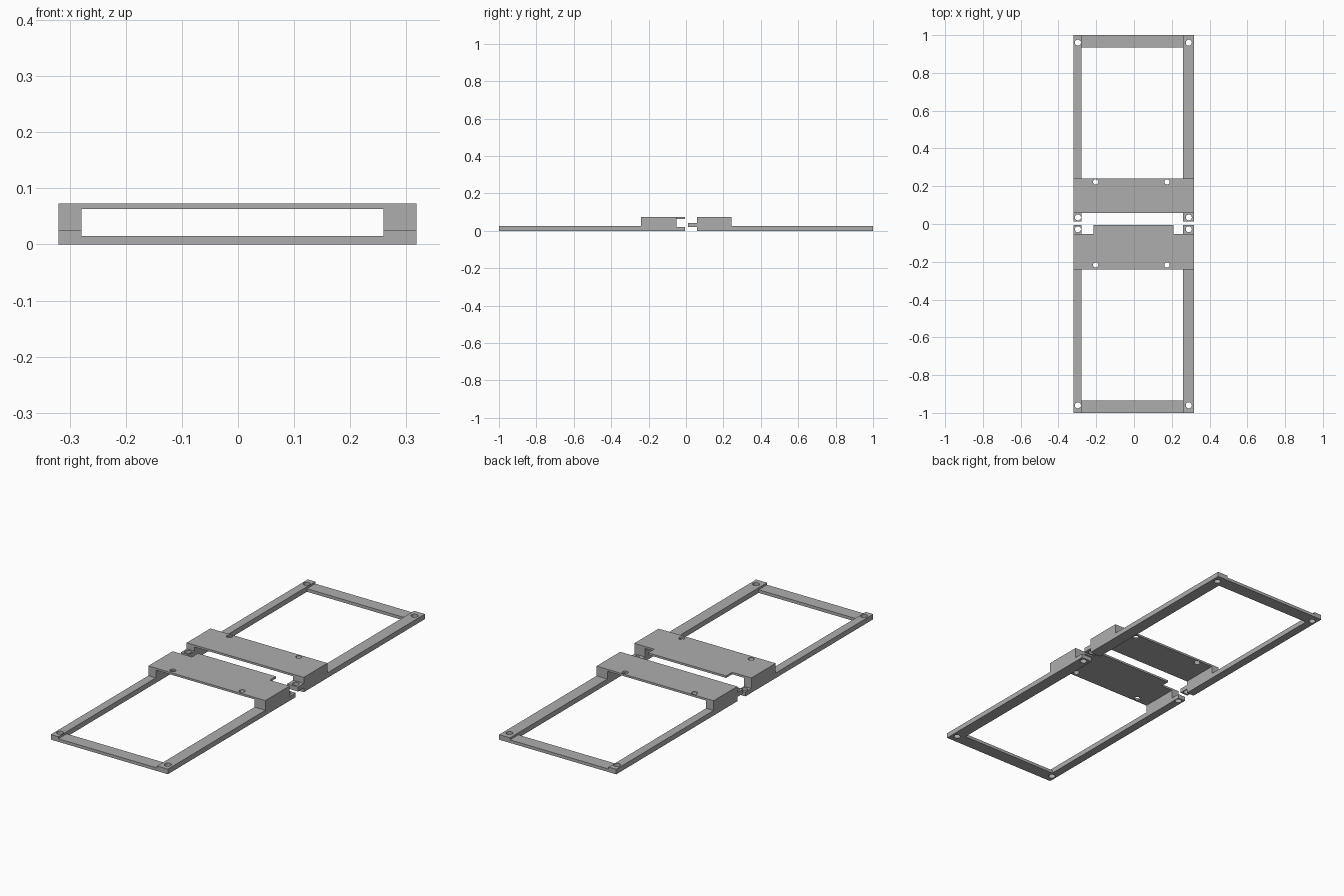
import bpy
import bmesh
from mathutils import Vector

if "Cube" in bpy.data.objects:
    bpy.data.objects.remove(bpy.data.objects["Cube"])

grey = bpy.data.materials.new("grey")
grey.use_nodes = True
grey.diffuse_color = (0.42, 0.42, 0.42, 1)
grey.node_tree.nodes["Principled BSDF"].inputs["Base Color"].default_value = (0.42, 0.42, 0.42, 1)

# Shared sizes
LEFT, RIGHT = -0.32, 0.318           # outer sides
IN_LEFT, IN_RIGHT = -0.279, 0.259    # inner sides of the rails
RAIL, BAR, LID, TOP = 0.025, 0.015, 0.063, 0.073
LAP, LAP_TOP = 0.021, 0.043          # half-lap joint heights
RAIL_HOLES, LID_HOLES = (-0.297, 0.29), (-0.203, 0.175)


def extrude(name, points, offset):
    """Extrude a flat outline along an offset into a solid."""
    bm = bmesh.new()
    face = bm.faces.new([bm.verts.new(p) for p in points])
    result = bmesh.ops.extrude_face_region(bm, geom=[face])
    verts = [g for g in result["geom"] if isinstance(g, bmesh.types.BMVert)]
    bmesh.ops.translate(bm, verts=verts, vec=Vector(offset))
    bmesh.ops.recalc_face_normals(bm, faces=bm.faces)
    mesh = bpy.data.meshes.new(name)
    bm.to_mesh(mesh)
    bm.free()
    mesh.materials.append(grey)
    obj = bpy.data.objects.new(name, mesh)
    bpy.context.collection.objects.link(obj)
    return obj


def combine(target, tool, operation):
    """Apply a boolean and discard the tool."""
    mod = target.modifiers.new(operation, 'BOOLEAN')
    mod.operation, mod.solver, mod.object = operation, 'EXACT', tool
    bpy.context.view_layer.objects.active = target
    bpy.ops.object.modifier_apply(modifier=mod.name)
    bpy.data.objects.remove(tool)


def drill(target, x, y, radius):
    bpy.ops.mesh.primitive_cylinder_add(vertices=24, radius=radius, depth=0.4, location=(x, y, 0))
    cutter = bpy.context.object
    cutter.hide_render = True
    cutter.data.materials.append(grey)
    combine(target, cutter, 'DIFFERENCE')


def build_frame(name, side, outer, wall, tip, tab, hole_y, lid_hole_y, tongue):
    # Side rails with a raised wall and a lap tab at the joint
    low, high = tab
    outline = [(1, 0), (1, RAIL), (outer, RAIL), (outer, TOP), (wall, TOP), (wall, high), (tip, high), (tip, low)]
    outline += [(wall, low), (wall, 0)] if low else []
    rails = []
    for x0, x1 in ((LEFT, IN_LEFT), (IN_RIGHT, RIGHT)):
        points = [(x0, side * y, z) for y, z in outline]
        rails.append(extrude(name, points, (x1 - x0, 0, 0)))
    frame = rails[0]
    combine(frame, rails[1], 'UNION')

    # Thin end bar
    ends = [(LEFT, 0.935), (RIGHT, 0.935), (RIGHT, 1), (LEFT, 1)]
    bar = extrude("end_bar", [(x, side * y, 0) for x, y in ends], (0, 0, BAR))
    combine(frame, bar, 'UNION')

    # Bridge plate, with a tongue over the joint on one frame
    shape = [(LEFT, outer), (LEFT, wall)]
    if tongue:
        shape += [(-0.215, wall), (-0.215, tip), (0.21, tip), (0.21, wall)]
    shape += [(RIGHT, wall), (RIGHT, outer)]
    plate = extrude("bridge_plate", [(x, side * y, LID) for x, y in shape], (0, 0, TOP - LID))
    combine(frame, plate, 'UNION')

    # Screw holes
    for x in RAIL_HOLES:
        for y in (0.96, hole_y):
            drill(frame, x, side * y, 0.016)
    for x in LID_HOLES:
        drill(frame, x, side * lid_hole_y, 0.014)


build_frame("front_frame", -1, 0.241, 0.052, 0.005, (0, LAP), 0.028, 0.217, True)
build_frame("rear_frame", 1, 0.242, 0.058, 0.012, (LAP, LAP_TOP), 0.035, 0.223, False)
